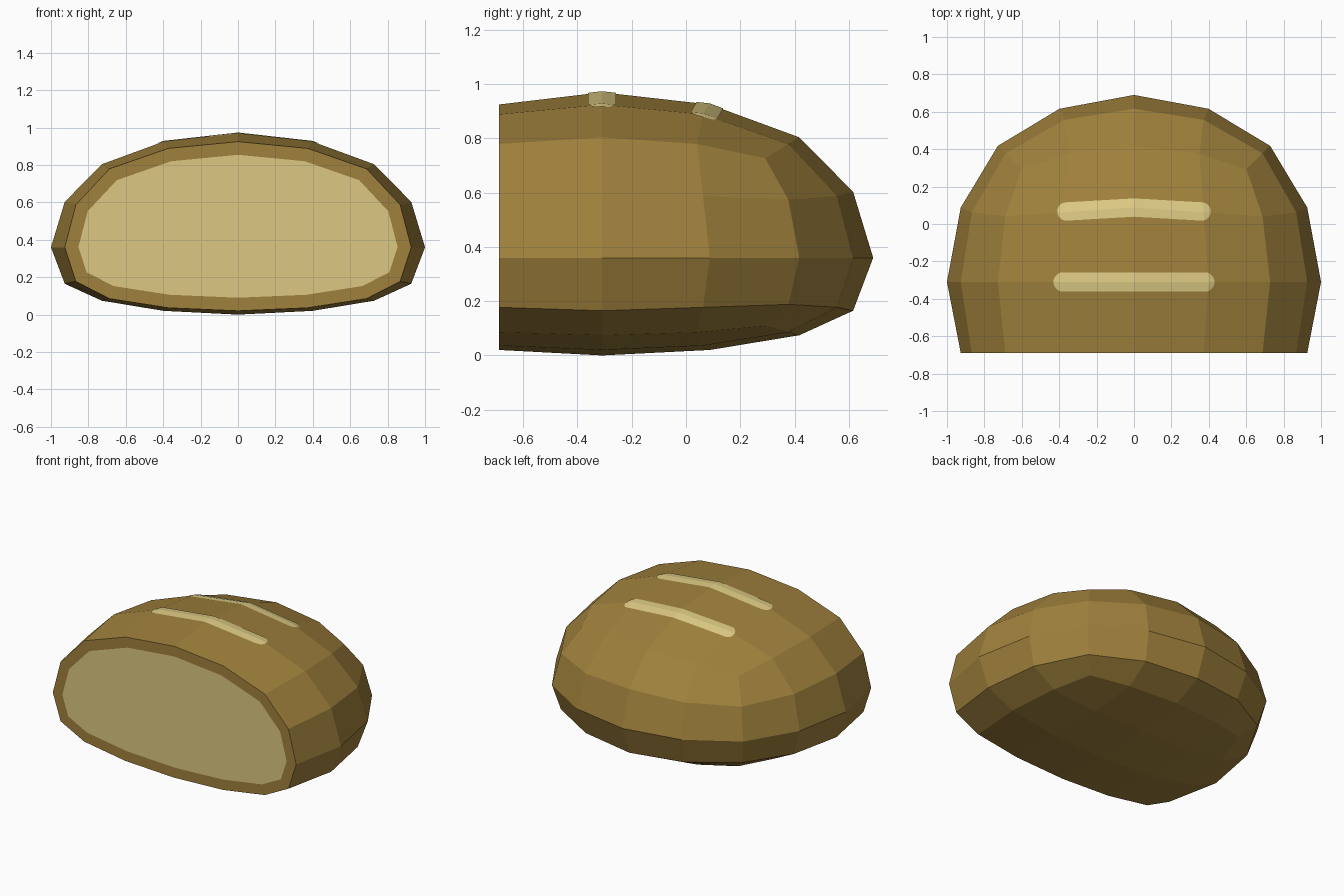
import bpy, bmesh, math
from mathutils import Vector

if "Cube" in bpy.data.objects:
    bpy.data.objects.remove(bpy.data.objects["Cube"])

CENTRE_Y, CENTRE_Z, CUT_Y = -0.31, 0.36, -0.69


def srgb(r, g, b):
    lin = lambda c: ((c / 255 + 0.055) / 1.055) ** 2.4
    return (lin(r), lin(g), lin(b), 1)


def material(name, colour):
    m = bpy.data.materials.new(name)
    m.diffuse_color = colour
    m.use_nodes = True
    m.node_tree.nodes["Principled BSDF"].inputs["Base Color"].default_value = m.diffuse_color
    return m


crust = material("brown_crust", srgb(160, 129, 60))
crumb = material("cream_crumb", srgb(220, 201, 131))


def add_object(name, bm, mats):
    mesh = bpy.data.meshes.new(name)
    bm.to_mesh(mesh)
    for m in mats:
        mesh.materials.append(m)
    ob = bpy.data.objects.new(name, mesh)
    bpy.context.collection.objects.link(ob)
    return ob


def loaf_point(p):
    """Cube grid point -> rounded ball, squashed on top, flattened below."""
    q = Vector(p)
    for i in range(3):
        if 0.3 < abs(p[i]) < 0.7:       # middle grid line
            other = min(abs(p[j]) for j in range(3) if j != i)
            q[i] = math.copysign(0.51 if other > 0.9 else 0.43, p[i])
    n = q.normalized()
    n *= 1 + 0.1 * (1 - max(abs(c) for c in n))
    if n.z > 0:
        z = 0.61 * n.z
    else:
        a = -n.z
        z = -0.49 * a if a < 0.4 else -0.196 - 0.2733 * (a - 0.4)
    return Vector((n.x, n.y + CENTRE_Y, z + CENTRE_Z))


# Loaf: cube grid turned into a rounded body with the front sliced off
bm = bmesh.new()
bmesh.ops.create_cube(bm, size=2)
bmesh.ops.subdivide_edges(bm, edges=bm.edges[:], cuts=3, use_grid_fill=True)
front = [v for v in bm.verts if v.co.y < -0.9]
ring = [v for v in bm.verts if -0.7 < v.co.y < -0.3]
for v in bm.verts:
    v.co = loaf_point(v.co)
for v in ring:
    v.co.y = CUT_Y
bmesh.ops.delete(bm, geom=front, context='VERTS')
shell = bm.copy()                       # open skin, reused for the scores

# Cut face with an inset crumb panel
cut = bmesh.ops.holes_fill(bm, edges=[e for e in bm.edges if e.is_boundary], sides=0)["faces"]
bmesh.ops.recalc_face_normals(bm, faces=bm.faces[:])
bmesh.ops.inset_individual(bm, faces=cut, thickness=0.07, use_even_offset=True)
for f in cut:
    f.material_index = 1
add_object("loaf", bm, [crust, crumb])
bm.free()


def score_half(y_mid, y_end, reach, half_width, side):
    """Trim a copy of the loaf skin to one half of a rounded score mark."""
    part = shell.copy()
    end = Vector((reach - half_width, y_end, 0))
    along = (end - Vector((0, y_mid, 0))).normalized()
    base = math.atan2(along.y, along.x)
    planes = [(Vector((0, 0, 0)), Vector((-1, 0, 0))),
              (Vector((0, 0, 0.6)), Vector((0, 0, -1)))]
    for k in range(-4, 5):
        a = base + k * math.pi / 8
        d = Vector((math.cos(a), math.sin(a), 0))
        planes.append((end + d * half_width, d))
    for co, no in planes:
        flip = Vector((side, 1, 1))
        bmesh.ops.bisect_plane(part, geom=part.verts[:] + part.edges[:] + part.faces[:],
                               plane_co=co * flip, plane_no=no * flip, clear_outer=True)
    for f in part.faces:
        f.normal_update()
        if f.normal.z < 0:
            f.normal_flip()
    bmesh.ops.translate(part, verts=part.verts[:], vec=(0, 0, 0.004))
    return part


# Score marks on top: each made of a left and a right half
for name, args in (("front_score", (-0.31, -0.31, 0.43, 0.052)),
                   ("back_score", (0.088, 0.067, 0.41, 0.049))):
    both = bmesh.new()
    for side in (1, -1):
        half = score_half(*args, side)
        tmp = bpy.data.meshes.new("tmp")
        half.to_mesh(tmp)
        both.from_mesh(tmp)
        bpy.data.meshes.remove(tmp)
        half.free()
    bmesh.ops.remove_doubles(both, verts=both.verts[:], dist=1e-4)
    add_object(name, both, [crumb])
    both.free()
shell.free()
